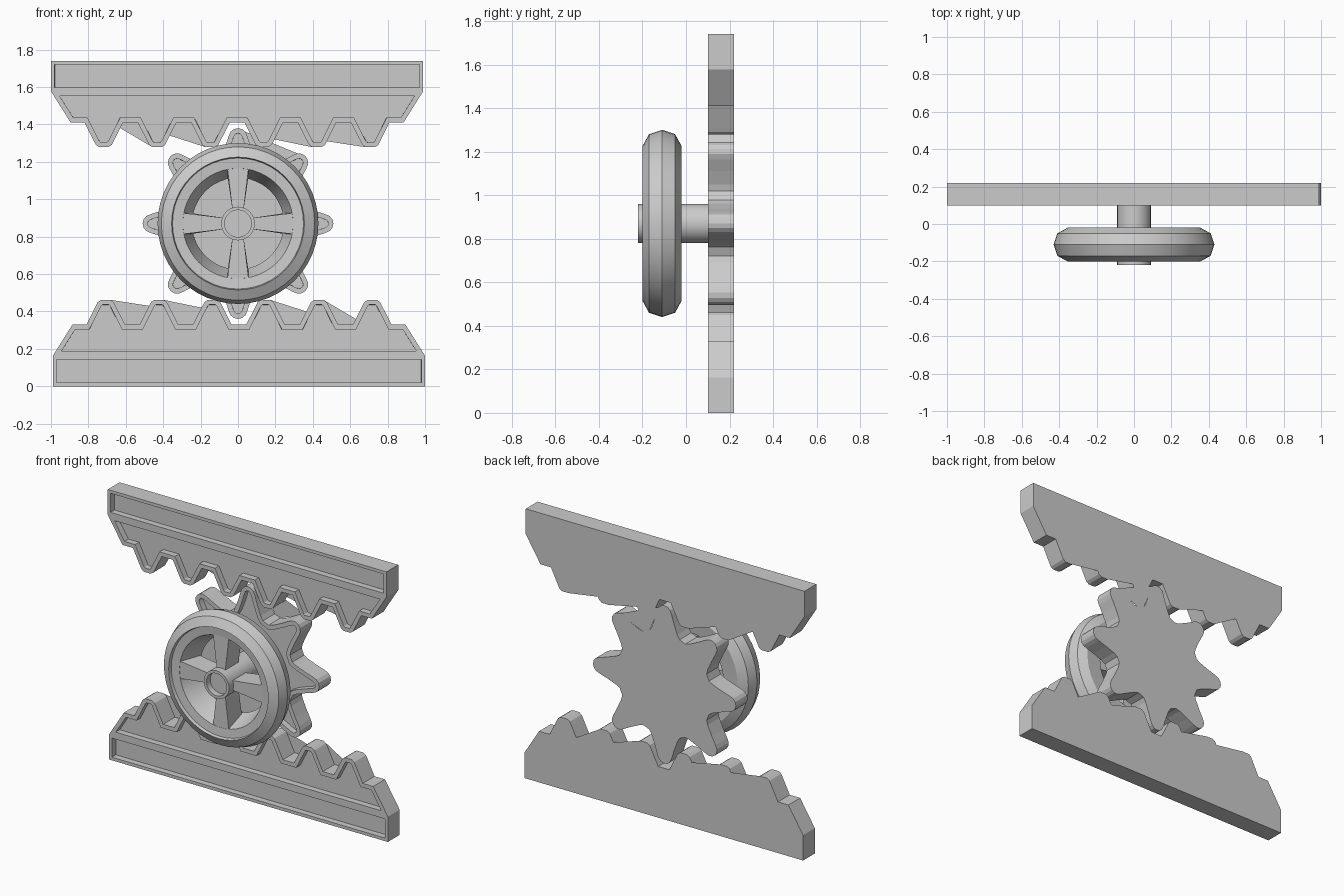
import bpy, bmesh, math

if "Cube" in bpy.data.objects:
    bpy.data.objects.remove(bpy.data.objects["Cube"])

CZ = 0.87                      # height of the wheel axis
YF, YB = 0.10, 0.22            # front and back of the flat toothed parts


def finish(bm, name, smooth=None):
    me = bpy.data.meshes.new(name)
    bm.to_mesh(me)
    bm.free()
    ob = bpy.data.objects.new(name, me)
    bpy.context.collection.objects.link(ob)
    if smooth:
        bpy.context.view_layer.objects.active = ob
        ob.select_set(True)
        bpy.ops.object.shade_smooth_by_angle(angle=math.radians(smooth))
        ob.select_set(False)
    return ob


def plate(name, outlines, rims, depth=0.04, webs=(), smooth=None):
    """Extruded plate; each front outline gets a rim and a sunken panel."""
    bm = bmesh.new()
    pool = {}

    def vert(p):
        k = (round(p[0], 4), round(p[1], 4))
        if k not in pool:
            pool[k] = bm.verts.new((k[0], YF, k[1]))
        return pool[k]

    fronts = [bm.faces.new([vert(p) for p in o]) for o in outlines]
    ext = bmesh.ops.extrude_face_region(bm, geom=fronts, use_keep_orig=True)
    bmesh.ops.translate(bm, vec=(0, YB - YF, 0),
                        verts=[g for g in ext['geom'] if isinstance(g, bmesh.types.BMVert)])
    bmesh.ops.recalc_face_normals(bm, faces=bm.faces[:])
    fronts = [f for f in bm.faces if all(abs(v.co.y - YF) < 1e-5 for v in f.verts)]
    fronts.sort(key=lambda f: len(f.verts))
    for f, rim in zip(fronts, rims):
        bmesh.ops.inset_individual(bm, faces=[f], thickness=rim, use_even_offset=True)
        bmesh.ops.inset_individual(bm, faces=[f], thickness=0.0003, depth=-depth,
                                   use_even_offset=True)
    # thin webs across some tooth gaps on the back
    for w in webs:
        f = bm.faces.new([bm.verts.new((x, YB, z)) for x, z in w])
        f.normal_update()
        if f.normal.y < 0:
            f.normal_flip()
    return finish(bm, name, smooth)


def lathe(name, profile, seg=48, closed=False, smooth=30):
    """Spin (radius, y) points around the wheel axis."""
    bm = bmesh.new()
    rings = []
    for r, y in profile:
        if r == 0:
            rings.append([bm.verts.new((0, y, CZ))] * seg)
        else:
            rings.append([bm.verts.new((r * math.cos(2 * math.pi * i / seg), y,
                                        CZ + r * math.sin(2 * math.pi * i / seg)))
                          for i in range(seg)])
    n = len(rings)
    for a in range(n if closed else n - 1):
        A, B = rings[a], rings[(a + 1) % n]
        for i in range(seg):
            j = (i + 1) % seg
            vs = list(dict.fromkeys([A[i], A[j], B[j], B[i]]))
            bm.faces.new(vs)
    bmesh.ops.recalc_face_normals(bm, faces=bm.faces[:])
    return finish(bm, name, smooth)


# racks: base bar plus toothed strip, the upper one turned half a circle
def rack(name, turned):
    c = 0.005
    centres = [c + 0.285 * (i - 2.5) for i in range(6)]
    tooth = [(-0.103, 0.33), (-0.05, 0.435), (-0.042, 0.45), (-0.024, 0.462)]
    top = [(c - 0.89, 0.33)]
    for t in centres:
        top += [(t + x, z) for x, z in tooth]
        top += [(t - x, z) for x, z in reversed(tooth)]
    top.append((c + 0.89, 0.33))
    l, r = (c - 0.995, 0.163), (c + 0.995, 0.163)
    bar = [(l[0], 0), (r[0], 0), r, l]
    strip = [l, r] + top[::-1]
    webs = []
    for i, z in ((0, 0.43), (1, 0.42), (3, 0.40), (4, 0.36)):
        a, b = centres[i], centres[i + 1]
        flank = b - 0.05 - (0.435 - z) * 0.505
        webs.append([(a + 0.024, 0.462), (a + 0.05, 0.435), (a + 0.103, 0.33),
                     (b - 0.103, 0.33), (flank, z)])
    if turned:
        turn = lambda o: [(-x, 2 * CZ - z) for x, z in o]
        bar, strip, webs = turn(bar), turn(strip), [turn(w) for w in webs]
    plate(name, [bar, strip], [0.02, 0.026], webs=webs)


rack("lower_rack", False)
rack("upper_rack", True)

# eight-toothed gear
half = [(0.318, 0.108), (0.345, 0.092), (0.41, 0.068), (0.465, 0.051),
        (0.49, 0.04), (0.505, 0.022)]
section = [(r, -w) for r, w in half] + [(0.51, 0)] + [(r, w) for r, w in reversed(half)]


def on_tooth(k, r, w):
    a = k * math.pi / 4
    return (r * math.cos(a) - w * math.sin(a), CZ + r * math.sin(a) + w * math.cos(a))


gear = [on_tooth(k, r, w) for k in range(8) for r, w in section]
gear_web = [on_tooth(1, 0.49, 0.04), on_tooth(2, 0.49, -0.04),
            on_tooth(2, 0.41, -0.068), on_tooth(2, 0.318, -0.108),
            on_tooth(1, 0.318, 0.108), on_tooth(1, 0.41, 0.068)]
plate("gear", [gear], [0.027], webs=[gear_web])

# wheel rim with a tapering bore
lathe("wheel_rim", [(0.355, -0.20), (0.41, -0.17), (0.43, -0.11), (0.41, -0.05),
                    (0.355, -0.02), (0.245, -0.03), (0.295, -0.175), (0.35, -0.18)],
      closed=True)

# axle with a hollow front end
lathe("axle", [(0, -0.18), (0.072, -0.18), (0.072, -0.22), (0.09, -0.22), (0.09, 0.14),
               (0, 0.14)], seg=32)

# four flaring spokes
for k in range(4):
    bm = bmesh.new()
    a = k * math.pi / 2
    ends = []
    for r, w0, w1 in ((0.075, 0.03, 0.03), (0.30, 0.057, 0.057)):
        y1 = -0.04
        ring = []
        for w, y in ((-w0, -0.174), (w0, -0.174), (w1, y1), (-w1, y1)):
            rr = r if y < -0.1 else min(r, 0.26)
            ring.append(bm.verts.new((rr * math.cos(a) - w * math.sin(a), y,
                                      CZ + rr * math.sin(a) + w * math.cos(a))))
        ends.append(ring)
    for i in range(4):
        j = (i + 1) % 4
        bm.faces.new([ends[0][i], ends[0][j], ends[1][j], ends[1][i]])
    bm.faces.new(ends[0])
    bm.faces.new(ends[1])
    bmesh.ops.recalc_face_normals(bm, faces=bm.faces[:])
    finish(bm, f"spoke_{k + 1}")
